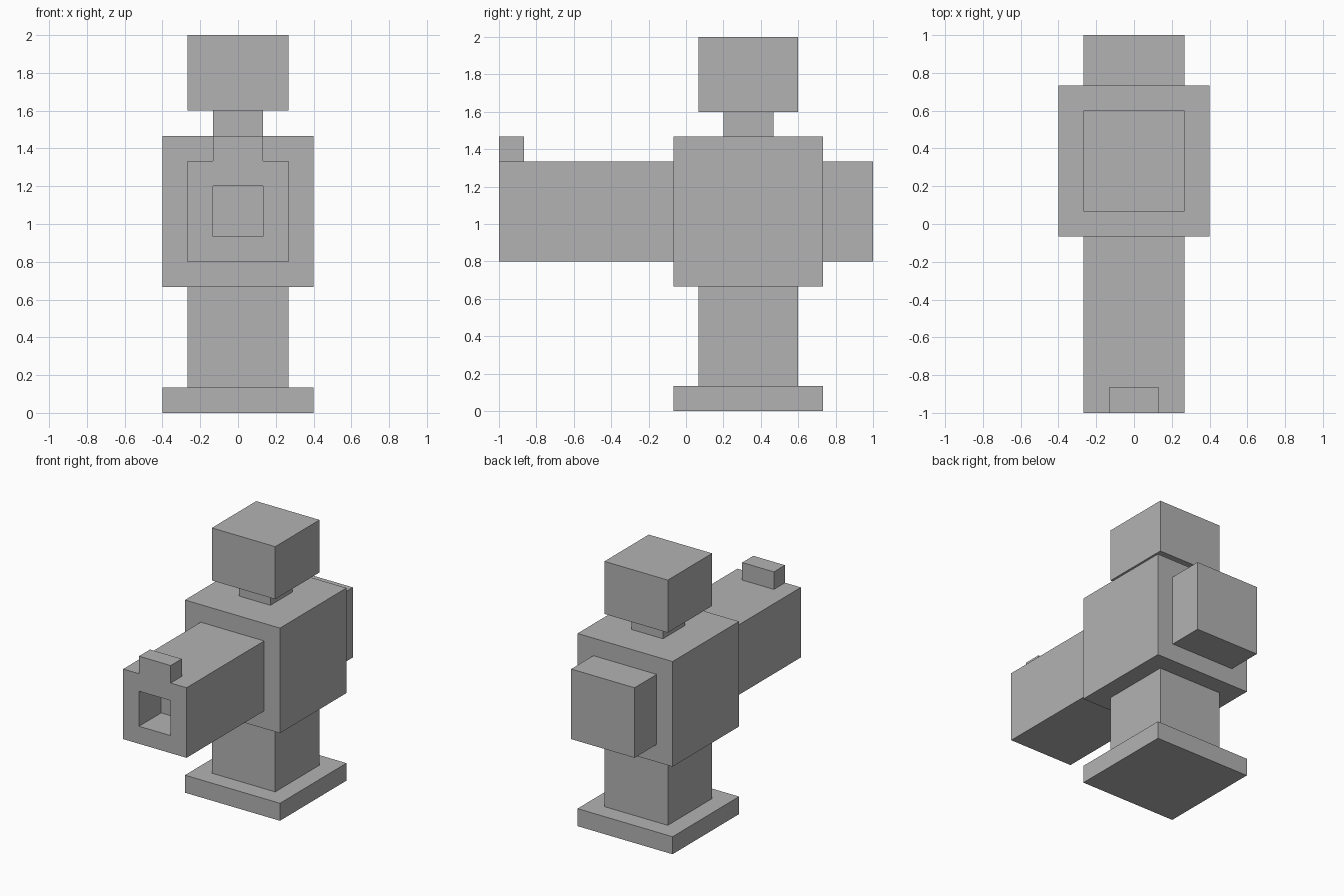
import bpy
import bmesh
from mathutils import Vector

U = 2 / 15   # building grid step
MID = 2.5    # column centre along y, in steps

cube = bpy.data.objects.get("Cube")
if cube:
    bpy.data.objects.remove(cube, do_unlink=True)

grey = bpy.data.materials.new("plain_grey")
grey.use_nodes = True
colour = (0.45, 0.45, 0.45, 1)
grey.diffuse_color = colour
grey.node_tree.nodes["Principled BSDF"].inputs["Base Color"].default_value = colour


def block(name, width, y0, y1, z0, z1):
    """Box centred on x = 0, measured in grid steps."""
    bm = bmesh.new()
    bmesh.ops.create_cube(bm, size=1)
    size = Vector((width, y1 - y0, z1 - z0)) * U
    centre = Vector((0, (y0 + y1) / 2, (z0 + z1) / 2)) * U
    bmesh.ops.scale(bm, vec=size, verts=bm.verts)
    bmesh.ops.translate(bm, vec=centre, verts=bm.verts)
    mesh = bpy.data.meshes.new(name)
    bm.to_mesh(mesh)
    bm.free()
    mesh.materials.append(grey)
    obj = bpy.data.objects.new(name, mesh)
    bpy.context.collection.objects.link(obj)
    return obj


# Square stacked parts: name, side, bottom, top
for name, side, z0, z1 in (
    ("base_plate", 6, 0, 1),
    ("column", 4, 1, 5),
    ("body", 6, 5, 11),
    ("neck", 2, 11, 12),
    ("head", 4, 12, 15),
):
    block(name, side, MID - side / 2, MID + side / 2, z0, z1)

# Rear block and front sight
block("rear_block", 4, 5.5, 7.5, 6, 10)
block("front_sight", 2, -7.5, -6.5, 10, 11)

# Barrel with a square bore sunk into its muzzle
barrel = block("barrel", 4, -7.5, -0.5, 6, 10)
bm = bmesh.new()
bm.from_mesh(barrel.data)
bm.normal_update()
muzzle = min(bm.faces, key=lambda f: f.calc_center_median().y)
bmesh.ops.inset_region(bm, faces=[muzzle], thickness=U, use_even_offset=True)
floor = bmesh.ops.extrude_face_region(bm, geom=[muzzle])
verts = [g for g in floor["geom"] if isinstance(g, bmesh.types.BMVert)]
bmesh.ops.translate(bm, vec=(0, 2 * U, 0), verts=verts)
if muzzle.is_valid:
    bmesh.ops.delete(bm, geom=[muzzle], context="FACES_ONLY")
bmesh.ops.recalc_face_normals(bm, faces=bm.faces)
bm.to_mesh(barrel.data)
bm.free()
